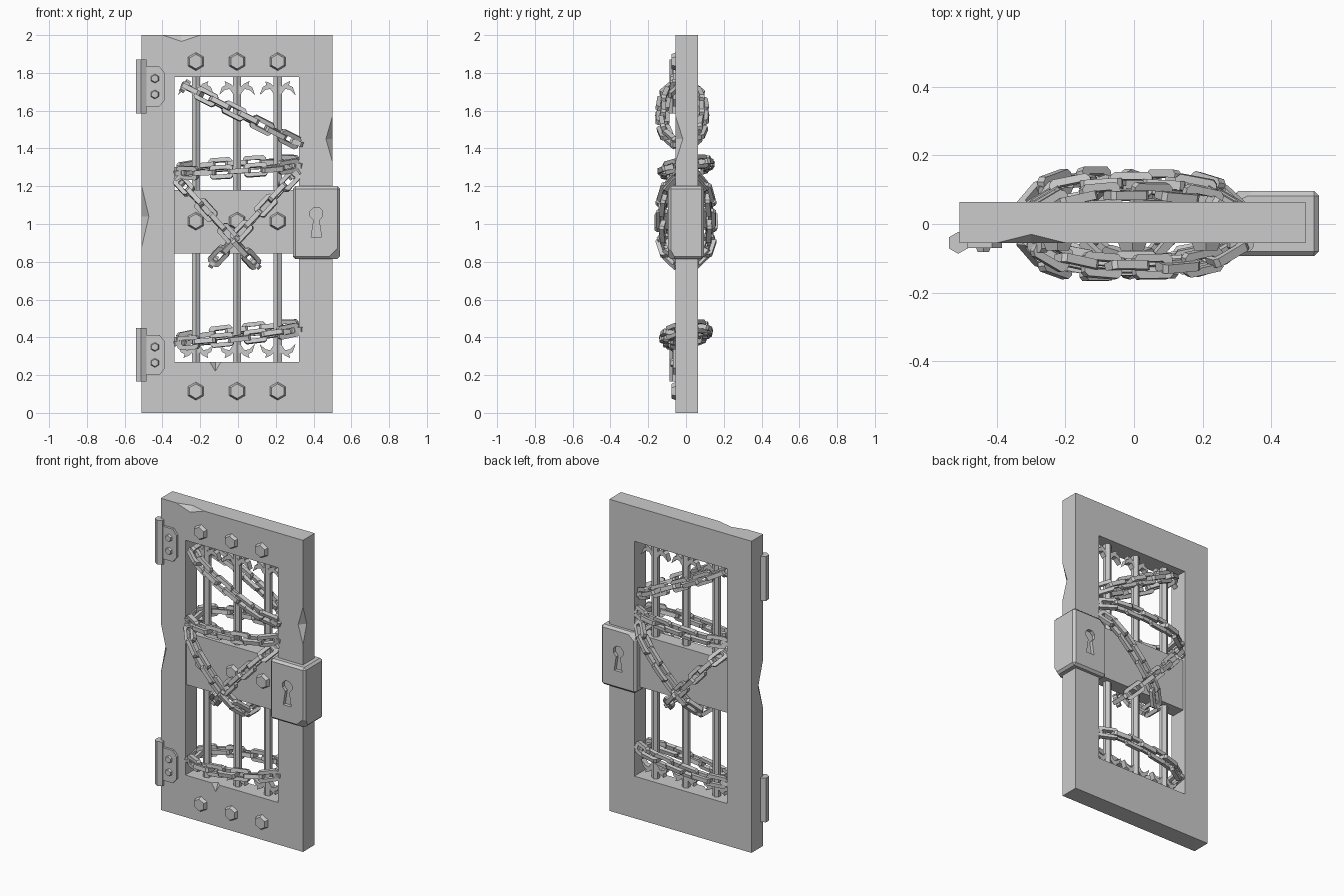
import bpy, bmesh, math, random
from mathutils import Vector, Matrix

if "Cube" in bpy.data.objects:
    bpy.data.objects.remove(bpy.data.objects["Cube"])

random.seed(4)


def make(name, bm):
    bmesh.ops.recalc_face_normals(bm, faces=bm.faces)
    me = bpy.data.meshes.new(name)
    bm.to_mesh(me)
    bm.free()
    ob = bpy.data.objects.new(name, me)
    bpy.context.collection.objects.link(ob)
    return ob


def box(name, lo, hi, bevel=0):
    bm = bmesh.new()
    lo, hi = Vector(lo), Vector(hi)
    m = Matrix.Translation((lo + hi) / 2) @ Matrix.Diagonal((*(hi - lo), 1))
    bmesh.ops.create_cube(bm, size=1, matrix=m)
    if bevel:
        bmesh.ops.bevel(bm, geom=bm.edges[:], offset=bevel, segments=1, affect='EDGES')
    return make(name, bm)


def prism(name, pts, y0, y1):
    """Extrude an (x, z) outline along y."""
    bm = bmesh.new()
    a = [bm.verts.new((x, y0, z)) for x, z in pts]
    b = [bm.verts.new((x, y1, z)) for x, z in pts]
    bm.faces.new(a)
    bm.faces.new(b[::-1])
    for i in range(len(pts)):
        j = (i + 1) % len(pts)
        bm.faces.new((a[i], a[j], b[j], b[i]))
    return make(name, bm)


def ngon(x, z, r, n=6, start=0.0):
    return [(x + r * math.cos(start + math.tau * i / n),
             z + r * math.sin(start + math.tau * i / n)) for i in range(n)]


def bolt(name, x, z, r, y, h):
    """Hexagonal bolt head with a tapered rim, facing -y."""
    bm = bmesh.new()
    m = Matrix.Translation((x, y - h / 2, z)) @ Matrix.Rotation(math.pi / 2, 4, 'X') @ Matrix.Rotation(math.pi / 6, 4, 'Z')
    bmesh.ops.create_cone(bm, cap_ends=True, segments=6, radius1=r, radius2=r * 0.8,
                          depth=h, matrix=m)
    bmesh.ops.rotate(bm, verts=bm.verts, cent=(x, y, z),
                     matrix=Matrix.Rotation(math.pi / 6, 3, 'Y'))
    return make(name, bm)


def post(name, x, y, z0, z1, r):
    bm = bmesh.new()
    bmesh.ops.create_cone(bm, cap_ends=True, segments=6, radius1=r, radius2=r, depth=z1 - z0,
                          matrix=Matrix.Translation((x, y, (z0 + z1) / 2)))
    return make(name, bm)


def cut(ob, cutter):
    mod = ob.modifiers.new("cut", 'BOOLEAN')
    mod.operation, mod.solver, mod.object = 'DIFFERENCE', 'EXACT', cutter
    bpy.context.view_layer.objects.active = ob
    bpy.ops.object.modifier_apply(modifier=mod.name)
    bpy.data.objects.remove(cutter)


def chip(ob, c, r):
    """Knock an octahedral dent out of an edge."""
    bm = bmesh.new()
    for s in ((1, 0, 0), (0, 1, 0), (0, 0, 1)):
        for k in (1, -1):
            bm.verts.new([c[i] + k * s[i] * r[i] for i in range(3)])
    bmesh.ops.convex_hull(bm, input=bm.verts)
    cut(ob, make("chip_cutter", bm))


# Door frame with opening and battle damage
FY, BY = -0.055, 0.064
frame = box("door_frame", (-0.51, FY, 0), (0.5, BY, 2))
cut(frame, box("opening_cutter", (-0.335, -1, 0.27), (0.322, 1, 1.777)))
for c, r in (((-0.513, -0.06, 1.04), (0.045, 0.06, 0.19)),
             ((0.503, -0.058, 1.45), (0.04, 0.045, 0.14)),
             ((-0.3, -0.06, 2.0), (0.12, 0.03, 0.04)),
             ((-0.12, -0.06, 0.27), (0.035, 0.03, 0.06))):
    chip(frame, c, r)

# Middle plate
box("middle_plate", (-0.34, -0.042, 0.845), (0.33, 0.05, 1.18))

# Bars, spear ornaments and bolts
half = [(0.0, 1.685), (0.022, 1.69), (0.04, 1.715), (0.065, 1.71), (0.095, 1.682),
        (0.08, 1.725), (0.06, 1.735), (0.066, 1.757), (0.035, 1.742), (0.018, 1.725), (0.0, 1.745)]
orn = half + [(-x, z) for x, z in half[-2:0:-1]]
for x in (-0.223, -0.005, 0.21):
    post("bar", x, 0.005, 0.26, 1.79, 0.025)
    prism("bar_ornament_top", [(x + a, z) for a, z in orn], -0.015, 0.02)
    prism("bar_ornament_bottom", [(x + a, 2.047 - z) for a, z in orn], -0.015, 0.02)
    for z, y in ((1.86, FY), (1.015, -0.042), (0.115, FY)):
        bolt("bolt", x, z, 0.048, y, 0.022)

# Hinges
for z in (1.728, 0.307):
    post("hinge_barrel", -0.513, FY, z - 0.142, z + 0.142, 0.032)
    prism("hinge_leaf", [(-0.5, z - 0.105), (-0.415, z - 0.105), (-0.386, z - 0.07),
                         (-0.386, z + 0.07), (-0.415, z + 0.105), (-0.5, z + 0.105)], -0.07, -0.045)
    for dz in (-0.042, 0.042):
        bolt("hinge_bolt", -0.44, z + dz, 0.024, -0.07, 0.012)

# Lock case with keyholes on both faces
lock = box("lock_case", (0.29, -0.094, 0.815), (0.54, 0.096, 1.2), 0.014)
chip(lock, (0.54, -0.094, 0.815), (0.07, 0.04, 0.07))
chip(lock, (0.3, 0.096, 1.2), (0.06, 0.03, 0.05))
kx = 0.415
ring = ngon(kx, 1.055, 0.036, 8, -math.pi / 2 + math.pi / 8)
hole = ring[:7] + ring[7:] + [(kx - 0.014, 1.02), (kx - 0.028, 0.93), (kx + 0.028, 0.93), (kx + 0.014, 1.02)]
hole = ring[:] [0:7] + [(kx - 0.014, 1.02), (kx - 0.028, 0.93), (kx + 0.028, 0.93), (kx + 0.014, 1.02)]
hole = [p for p in ring if p[1] > 1.03] + hole[7:]
for y0, y1 in ((-0.12, -0.072), (0.074, 0.12)):
    cut(lock, prism("keyhole_cutter", hole, y0, y1))


# Chains: closed loops of alternating links threaded through the bars
def add_link(bm, m, L=0.122, W=0.072, T=0.026):
    def outline(l, w, c):
        return [(l, w - c), (l - c, w), (c - l, w), (-l, w - c),
                (-l, c - w), (c - l, -w), (l - c, -w), (l, c - w)]
    rings = []
    for pts in (outline(L / 2, W / 2, 0.012), outline(L / 2 - T, W / 2 - 0.022, 0.005)):
        for h in (-T / 2, T / 2):
            rings.append([bm.verts.new(m @ Vector((x, y, h))) for x, y in pts])
    a, b, c, d = rings
    for p, q in ((a, b), (b, d), (d, c), (c, a)):
        for i in range(8):
            j = (i + 1) % 8
            bm.faces.new((p[i], p[j], q[j], q[i]))


def chain(name, left, right, ry, yc=0.0, sag=0.0, pitch=0.088):
    l, r = Vector((left[0], yc, left[1])), Vector((right[0], yc, right[1]))
    mid, axis = (l + r) / 2, (r - l) / 2
    bnorm = axis.cross(Vector((0, 1, 0))).normalized()

    def point(t):
        c, s = math.cos(t), math.sin(t)
        u = math.copysign(abs(c) ** 0.8, c)
        v = math.copysign(abs(s) ** 0.8, s)
        return mid + axis * u + Vector((0, ry * v, -v * sag))

    # even spacing along the loop
    N = 720
    pts = [point(math.tau * i / N) for i in range(N + 1)]
    dist = [0.0]
    for p, q in zip(pts, pts[1:]):
        dist.append(dist[-1] + (q - p).length)
    n = 2 * round(dist[-1] / pitch / 2)
    bm = bmesh.new()
    k = 0
    for i in range(n):
        while dist[k] < dist[-1] * i / n:
            k += 1
        p = pts[k]
        tan = (pts[(k + 14) % N] - pts[(k - 14) % N]).normalized()
        side = bnorm if i % 2 else bnorm.cross(tan)
        side = (side - tan * side.dot(tan)).normalized()
        side.rotate(Matrix.Rotation(random.uniform(-0.25, 0.25), 3, tan))
        m = Matrix((tan, side, tan.cross(side))).transposed().to_4x4()
        add_link(bm, Matrix.Translation(p) @ m)
    make(name, bm)


chain("chain_upper_diagonal", (-0.28, 1.73), (0.31, 1.43), 0.105, -0.02)
chain("chain_upper", (-0.31, 1.28), (0.31, 1.32), 0.115, 0, -0.02)
chain("chain_lower", (-0.31, 0.38), (0.31, 0.45), 0.105, 0, -0.02)
chain("chain_cross_left", (-0.31, 1.23), (0.09, 0.79), 0.13)
chain("chain_cross_right", (0.3, 1.26), (-0.13, 0.8), 0.122)
